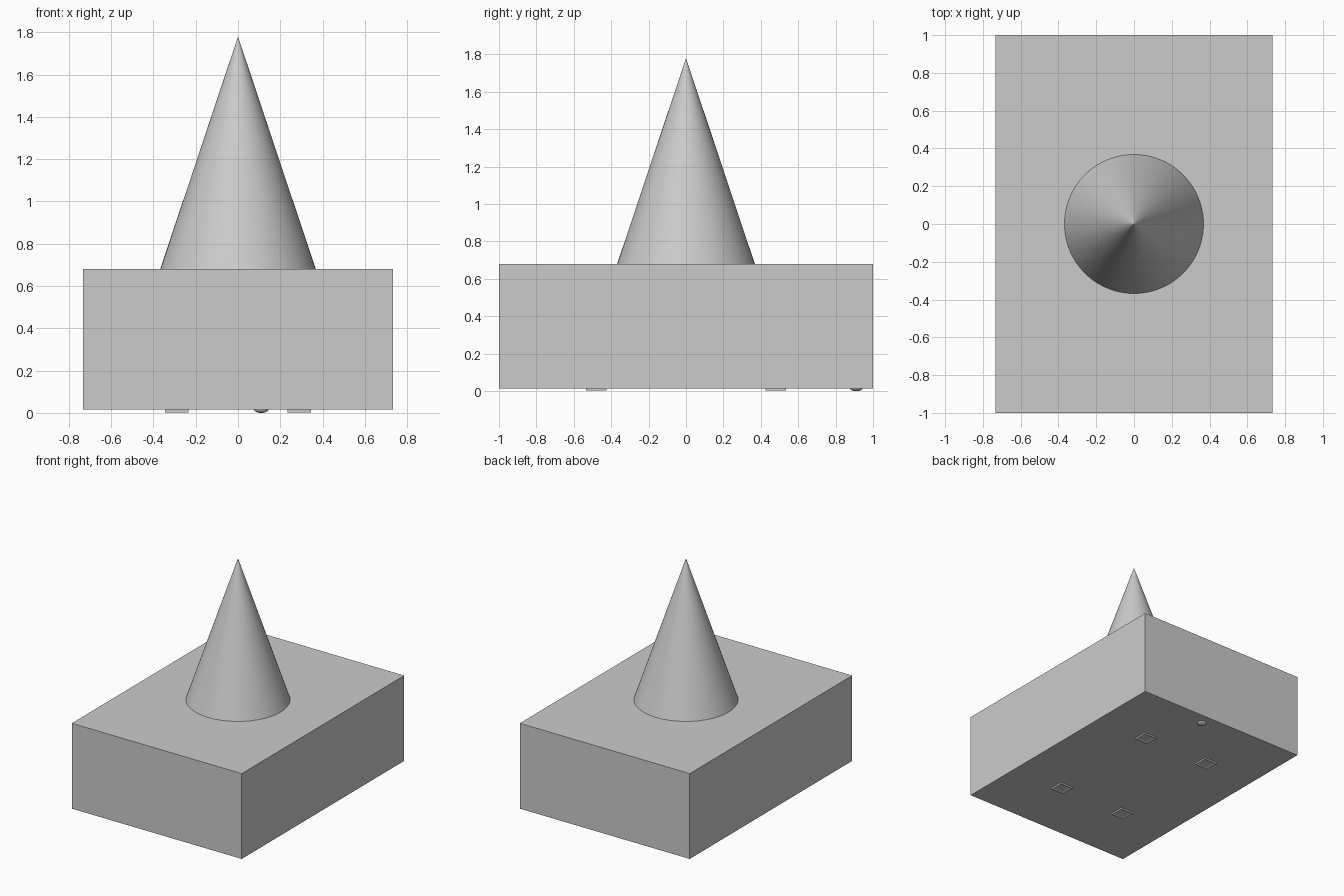
import bpy, bmesh
from mathutils import Matrix

if "Cube" in bpy.data.objects:
    bpy.data.objects.remove(bpy.data.objects["Cube"])


def make_object(name, bm):
    mesh = bpy.data.meshes.new(name)
    bm.to_mesh(mesh)
    bm.free()
    obj = bpy.data.objects.new(name, mesh)
    bpy.context.collection.objects.link(obj)
    return obj


def box_mesh(center, size):
    bm = bmesh.new()
    bmesh.ops.create_cube(
        bm, size=1, matrix=Matrix.Translation(center) @ Matrix.Diagonal((*size, 1)))
    return bm


# Rectangular base block
make_object("base_block", box_mesh((0, 0, 0.3475), (1.465, 2.0, 0.665)))

# Cone standing on the block
bm = bmesh.new()
bmesh.ops.create_cone(bm, cap_ends=True, segments=96, radius1=0.368, radius2=0,
                      depth=1.1, matrix=Matrix.Translation((0, 0, 1.23)))
make_object("cone", bm)

# Four thin square feet, each with a shallow recess underneath
for x, side in ((-0.29, "left"), (0.29, "right")):
    for y, end in ((-0.48, "front"), (0.48, "back")):
        bm = box_mesh((x, y, 0.01), (0.11, 0.11, 0.014))
        bm.normal_update()
        bottom = [f for f in bm.faces if f.normal.z < -0.9]
        bmesh.ops.inset_region(bm, faces=bottom, thickness=0.025)
        bmesh.ops.translate(bm, verts=bottom[0].verts, vec=(0, 0, 0.006))
        make_object(f"foot_{end}_{side}", bm)

# Small rounded stud under the back edge
bm = bmesh.new()
bmesh.ops.create_uvsphere(
    bm, u_segments=24, v_segments=12, radius=1,
    matrix=Matrix.Translation((0.11, 0.91, 0.015)) @ Matrix.Diagonal((0.034, 0.034, 0.015, 1)))
for f in bm.faces:
    f.smooth = True
make_object("underside_stud", bm)
